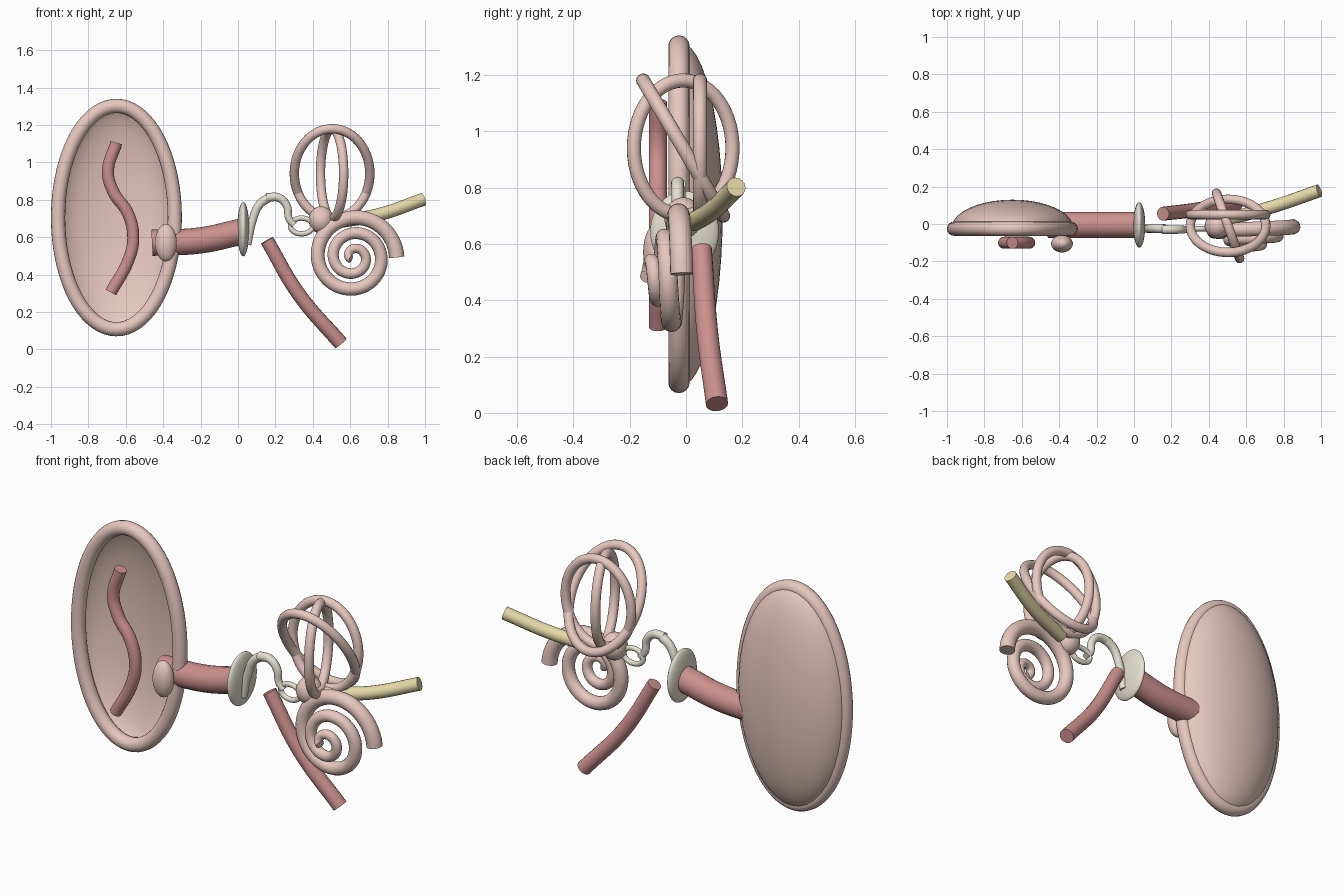
import bpy, bmesh, math
from math import sin, cos, pi, radians
from mathutils import Vector

if "Cube" in bpy.data.objects:
    bpy.data.objects.remove(bpy.data.objects["Cube"])


def material(name, rgb):
    m = bpy.data.materials.new(name)
    m.diffuse_color = (*rgb, 1)
    m.use_nodes = True
    m.node_tree.nodes["Principled BSDF"].inputs["Base Color"].default_value = m.diffuse_color
    return m


SKIN = material("skin", (0.80, 0.58, 0.52))
FLESH = material("flesh", (0.60, 0.28, 0.27))
BONE = material("bone", (0.78, 0.74, 0.63))
NERVE = material("nerve", (0.80, 0.70, 0.40))


def smooth(obj, mat):
    obj.data.materials.clear()
    obj.data.materials.append(mat)
    bpy.ops.object.select_all(action='DESELECT')
    obj.select_set(True)
    bpy.context.view_layer.objects.active = obj
    bpy.ops.object.shade_smooth_by_angle(angle=radians(40))
    return obj


def tube(name, pts, r, mat, r_end=None, closed=False, poly=False):
    """Round tube along points, tapering from r to r_end."""
    r_end = r if r_end is None else r_end
    cu = bpy.data.curves.new(name, 'CURVE')
    cu.dimensions = '3D'
    cu.bevel_depth = 1.0
    cu.bevel_resolution = 6
    cu.resolution_u = 10
    cu.use_fill_caps = True
    sp = cu.splines.new('POLY' if poly else 'BEZIER')
    ps = sp.points if poly else sp.bezier_points
    ps.add(len(pts) - 1)
    for i, (p, c) in enumerate(zip(ps, pts)):
        if poly:
            p.co = (*c, 1)
        else:
            p.co = c
            p.handle_left_type = p.handle_right_type = 'AUTO'
        p.radius = r + (r_end - r) * i / (len(pts) - 1)
    sp.use_cyclic_u = closed
    obj = bpy.data.objects.new(name, cu)
    bpy.context.collection.objects.link(obj)
    bpy.ops.object.select_all(action='DESELECT')
    obj.select_set(True)
    bpy.context.view_layer.objects.active = obj
    bpy.ops.object.convert(target='MESH')
    return smooth(bpy.context.object, mat)


def ring(name, centre, u, v, r, mat, n=56):
    """Closed elliptical tube spanned by half-axes u and v."""
    c, u, v = Vector(centre), Vector(u), Vector(v)
    pts = [c + u * cos(2 * pi * i / n) + v * sin(2 * pi * i / n) for i in range(n)]
    return tube(name, pts, r, mat, closed=True, poly=True)


def ellipsoid(name, centre, size, mat):
    bpy.ops.mesh.primitive_uv_sphere_add(segments=40, ring_count=24, location=centre)
    obj = bpy.context.object
    obj.name = name
    obj.scale = size
    bpy.ops.object.transform_apply(location=False, rotation=False, scale=True)
    return smooth(obj, mat)


# outer ear: rolled rim and hollow bowl opening to the front
ring("outer_ear_rim", (-0.65, -0.025, 0.705), (0.312, 0, 0), (0, 0, 0.597), 0.038, SKIN, 72)
bowl = ellipsoid("outer_ear_bowl", (-0.65, -0.02, 0.705), (0.325, 0.15, 0.61), SKIN)
bm = bmesh.new()
bm.from_mesh(bowl.data)
bmesh.ops.bisect_plane(bm, geom=bm.verts[:] + bm.edges[:] + bm.faces[:],
                       plane_co=(0, 0, 0), plane_no=(0, -1, 0), clear_outer=True)
bm.to_mesh(bowl.data)
bm.free()
sol = bowl.modifiers.new("thickness", 'SOLIDIFY')
sol.thickness = 0.02
sol.offset = -1

# inner fold and small flap of the outer ear
tube("ear_fold", [(-0.65, -0.10, 1.105), (-0.695, -0.10, 0.95), (-0.665, -0.10, 0.84),
                  (-0.59, -0.10, 0.73), (-0.56, -0.10, 0.60), (-0.585, -0.10, 0.48),
                  (-0.68, -0.10, 0.305)], 0.032, FLESH)
ellipsoid("ear_flap", (-0.385, -0.105, 0.57), (0.058, 0.047, 0.1), SKIN)

# ear canal and eardrum
tube("ear_canal", [(-0.46, -0.005, 0.57), (-0.2, -0.005, 0.583), (0.02, -0.005, 0.63)], 0.07, FLESH)
ellipsoid("eardrum", (0.028, -0.005, 0.643), (0.032, 0.122, 0.145), BONE)

# chain of small bones
tube("hammer_bone", [(0.05, -0.025, 0.56), (0.078, -0.025, 0.69), (0.115, -0.025, 0.775),
                     (0.165, -0.025, 0.812)], 0.021, BONE, 0.024)
tube("anvil_bone", [(0.15, -0.03, 0.812), (0.22, -0.03, 0.81), (0.262, -0.03, 0.765),
                    (0.272, -0.03, 0.70), (0.30, -0.03, 0.665)], 0.024, BONE, 0.018)
ring("stirrup_bone", (0.34, -0.025, 0.66), (0.06, 0, 0), (0, 0, 0.042), 0.014, BONE, 36)

# vestibule and three semicircular canals
ellipsoid("vestibule", (0.445, -0.01, 0.692), (0.067, 0.067, 0.073), SKIN)
mid = (0.503, -0.01, 0.94)
ring("upright_canal", (0.503, 0.05, 0.94), (0.202, 0, 0), (0, 0, 0.24), 0.025, SKIN)
ring("tilted_canal", mid, (0.202, 0, 0), (0, -0.142, 0.24), 0.025, SKIN)
ring("crosswise_canal", mid, (0.062, -0.175, 0), (0, 0, 0.24), 0.025, SKIN)

# snail-shaped spiral rising toward the front
spiral = []
N, TURNS = 130, 2.6
for i in range(N + 1):
    t = TURNS * i / N
    rad = 0.232 - 0.083 * t
    a = 2 * pi * t
    spiral.append((0.617 + rad * cos(a), -0.015 - 0.049 * t, 0.493 + rad * sin(a)))
tube("cochlea_spiral", spiral, 0.041, SKIN, 0.022, poly=True)

# nerve and throat tube
tube("hearing_nerve", [(0.52, 0.03, 0.68), (0.75, 0.095, 0.72), (0.99, 0.178, 0.802)], 0.035, NERVE)
tube("throat_tube", [(0.155, 0.055, 0.583), (0.325, 0.075, 0.295), (0.55, 0.11, 0.032)],
     0.037, FLESH, 0.04)
